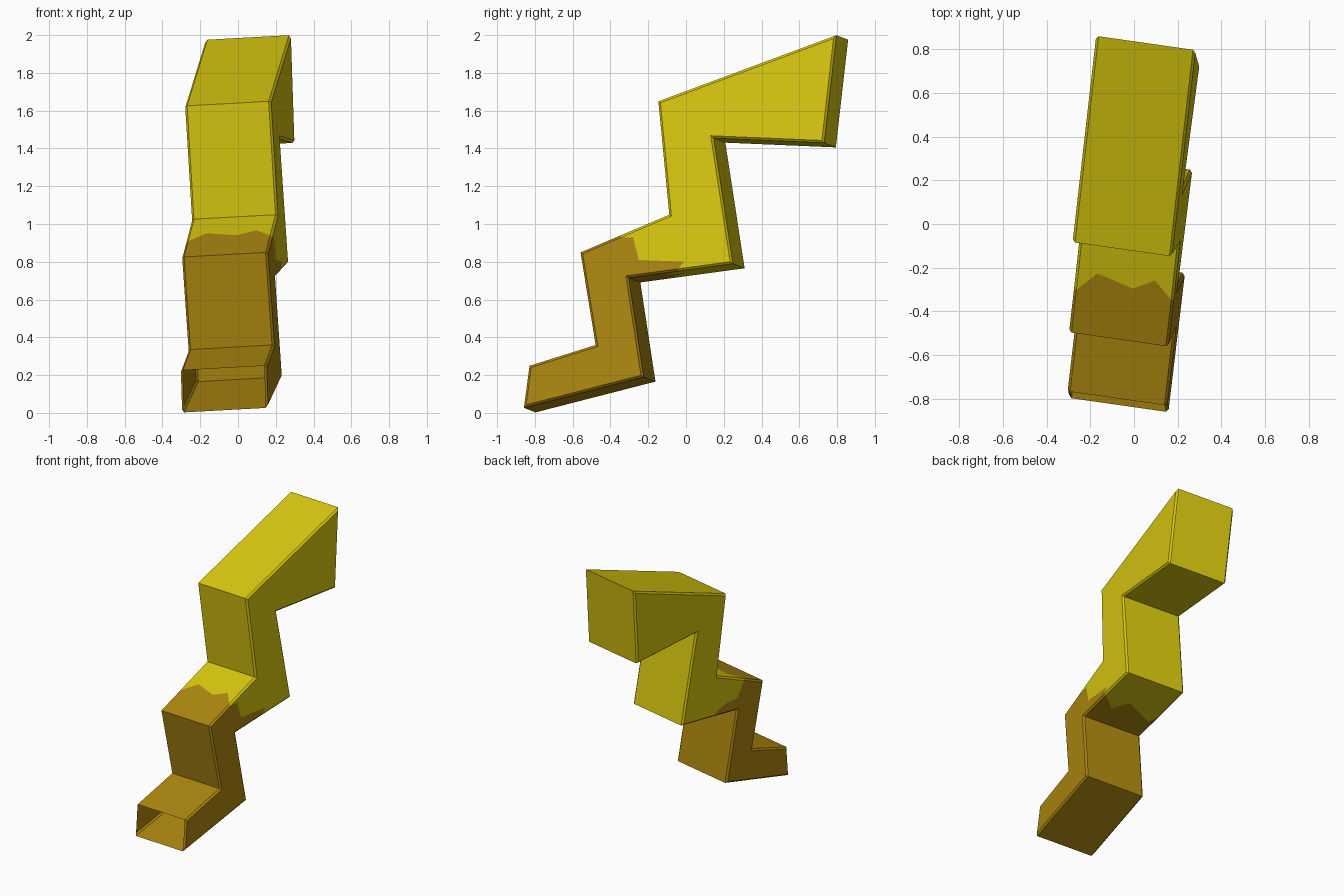
import bpy
import bmesh
from mathutils import Vector

cube = bpy.data.objects.get("Cube")
if cube:
    bpy.data.objects.remove(cube, do_unlink=True)


def make_material(name, rgb):
    mat = bpy.data.materials.new(name)
    mat.use_nodes = True
    color = (*rgb, 1.0)
    mat.diffuse_color = color
    mat.node_tree.nodes["Principled BSDF"].inputs["Base Color"].default_value = color
    return mat


YELLOW, BROWN = 0, 1
materials = [make_material("yellow", (0.70, 0.58, 0.005)),
             make_material("ochre_brown", (0.42, 0.245, 0.005))]

WIDTH = Vector((0.455, -0.065, 0.025))   # vector across the tube
BEVEL = 0.012                            # chamfer along the side outlines
U_BEVEL = 0.026                          # same chamfer as a share of the width

# Zigzag outline (y, z) on the +x side, counter-clockwise
outline = dict(A=(0.795, 2.0), B=(-0.148, 1.65), C=(-0.09, 1.05), D=(-0.56, 0.85),
               E=(-0.48, 0.36), F=(-0.83, 0.25), G=(-0.86, 0.027), H=(-0.225, 0.19),
               I=(-0.305, 0.715), J=(0.247, 0.79), K=(0.145, 1.455), L=(0.73, 1.43))

# Ragged colour border: (share of width, share along the segment), +x to -x
top_border = [(1, 0.55), (0.81, 0.387), (0.59, 0.494), (0.2, 0.398), (0, 0.585)]
bottom_border = [(1, 0.48), (0.75, 0.30), (0.57, 0.49), (0.07, 0.30), (0, 0.42)]
# The same border down each side face as (y, z)
side_border = {1: [(-0.28, 0.93), (-0.25, 0.81), (-0.01, 0.80)],
               0: [(-0.33, 0.87), (-0.30, 0.81), (-0.20, 0.81), (-0.12, 0.79)]}


def place(u, yz):
    """Point at share u of the width, over outline position (y, z)."""
    y, z = yz
    return Vector((0.2725 + 0.132 * y - 0.048 * z, y, z)) + WIDTH * (u - 1)


def along(a, b, t):
    return Vector(outline[a]).lerp(Vector(outline[b]), t)


def inset(points, d):
    """Mitred inward offset of a counter-clockwise outline."""
    result = []
    for i, p in enumerate(points):
        d1 = (p - points[i - 1]).normalized()
        d2 = (points[(i + 1) % len(points)] - p).normalized()
        n1, n2 = Vector((-d1.y, d1.x)), Vector((-d2.y, d2.x))
        result.append(p + (n1 + n2) * d / (1 + n1.dot(n2)))
    return result


bm = bmesh.new()


def add_face(points, mat):
    face = bm.faces.new([bm.verts.new(p) for p in points])
    face.material_index = mat


def across(u):
    return U_BEVEL + (1 - 2 * U_BEVEL) * u


names = "ABCPDEFGHIQJKL"


def ring(side):
    """Outline with the border crossings P and Q of one side added."""
    i = 0 if side else -1
    pts = {k: Vector(v) for k, v in outline.items()}
    pts["P"] = along("C", "D", top_border[i][1])
    pts["Q"] = along("I", "J", bottom_border[i][1])
    return [pts[n] for n in names]


p, q = names.index("P"), names.index("Q")
# Side faces and their chamfer strips
for side in (0, 1):
    outer = ring(side)
    inner = inset(outer, BEVEL)
    flat = [place(side, v) for v in inner]
    rim = [place(across(side), v) for v in outer]
    border = [place(side, v) for v in side_border[side]]
    add_face(flat[:p + 1] + border + flat[q:], YELLOW)
    add_face(flat[p:q + 1] + border[::-1], BROWN)
    for i in range(len(names)):
        j = (i + 1) % len(names)
        add_face([rim[i], rim[j], flat[j], flat[i]], BROWN if p <= i < q else YELLOW)

# Walls across the width; the front end F-G stays open
corners = "ABCDEFGHIJKL"
for i, a in enumerate(corners):
    b = corners[(i + 1) % len(corners)]
    if a + b == "FG":
        continue
    start = [place(across(u), outline[a]) for u in (0, 1)]
    end = [place(across(u), outline[b]) for u in (1, 0)]
    if a + b in ("CD", "IJ"):
        path = top_border if a == "C" else bottom_border
        line = [place(across(u), along(a, b, t)) for u, t in path]
        first, second = (YELLOW, BROWN) if a == "C" else (BROWN, YELLOW)
        add_face(start + line, first)
        add_face(line[::-1] + end, second)
    else:
        add_face(start + end, BROWN if "D" <= a <= "H" else YELLOW)

bmesh.ops.remove_doubles(bm, verts=bm.verts, dist=1e-5)
bmesh.ops.recalc_face_normals(bm, faces=bm.faces)
mesh = bpy.data.meshes.new("zigzag_tube")
bm.to_mesh(mesh)
bm.free()
for mat in materials:
    mesh.materials.append(mat)
tube = bpy.data.objects.new("zigzag_tube", mesh)
bpy.context.collection.objects.link(tube)
